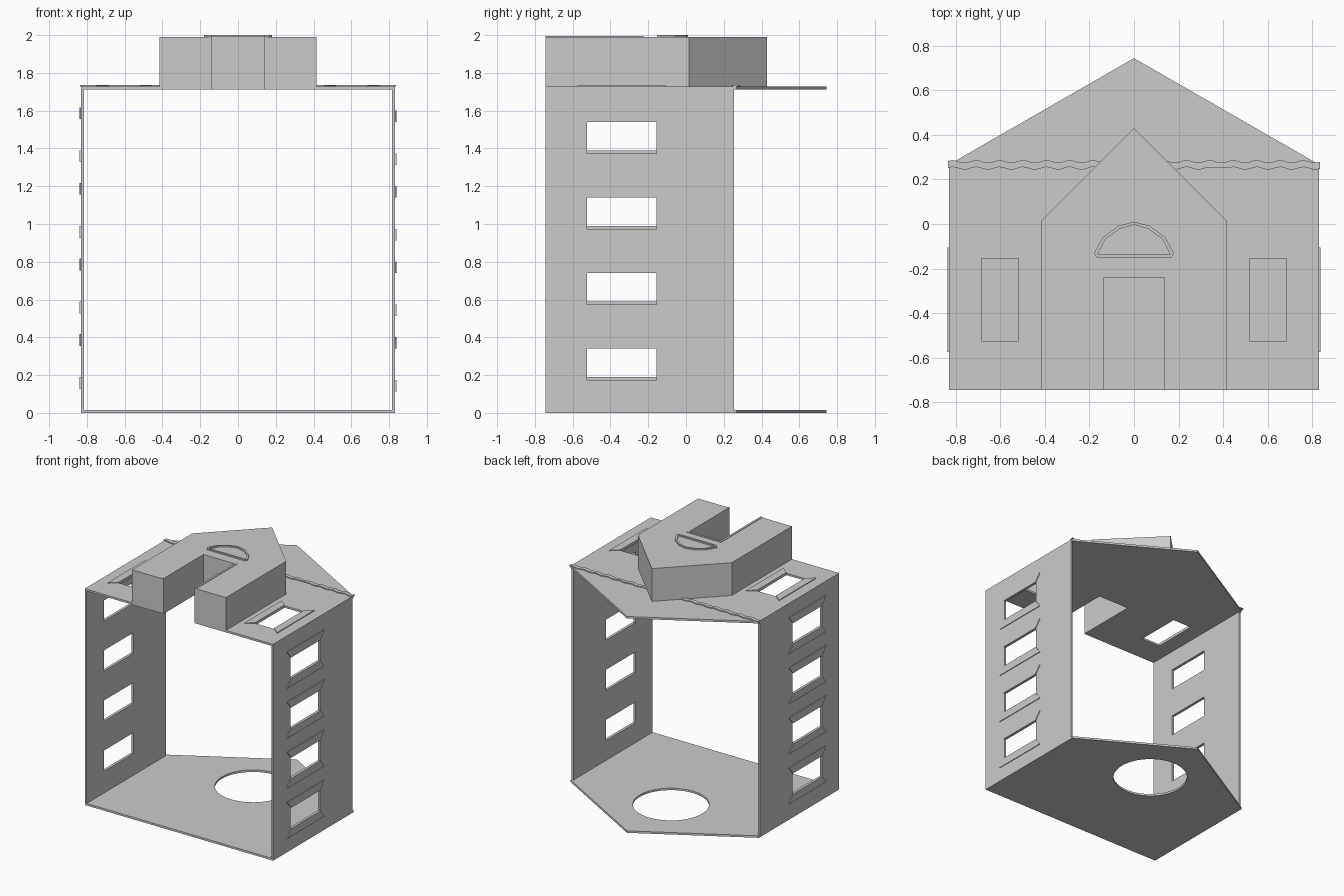
import bpy
import bmesh
import math
from mathutils import Matrix

cube = bpy.data.objects.get("Cube")
if cube:
    bpy.data.objects.remove(cube, do_unlink=True)

GREY = (0.6, 0.6, 0.6, 1.0)
mat = bpy.data.materials.new("plain grey")
mat.use_nodes = True
mat.diffuse_color = GREY
mat.node_tree.nodes["Principled BSDF"].inputs["Base Color"].default_value = GREY

# Panel sizes
HALF_W = 0.832
FRONT, EAVE, APEX = -0.745, 0.255, 0.745
THICK = 0.016
FACE = 1.728          # outer surface of the facade
PORCH_TOP = 1.99
WIN_Y = -0.34
FLAT = Matrix.Identity(4)


def panel(name, loops, low, high, matrix=FLAT):
    """Plate from an outline and optional holes, between two depths."""
    bm = bmesh.new()
    for loop in loops:
        verts = [bm.verts.new((u, v, low)) for u, v in loop]
        for i, vert in enumerate(verts):
            bm.edges.new((vert, verts[i - 1]))
    bmesh.ops.triangle_fill(bm, use_beauty=True, edges=bm.edges[:])
    grown = bmesh.ops.extrude_face_region(bm, geom=bm.faces[:])
    top = [g for g in grown["geom"] if isinstance(g, bmesh.types.BMVert)]
    bmesh.ops.translate(bm, verts=top, vec=(0, 0, high - low))
    bm.transform(matrix)
    bmesh.ops.recalc_face_normals(bm, faces=bm.faces[:])
    mesh = bpy.data.meshes.new(name)
    bm.to_mesh(mesh)
    bm.free()
    mesh.materials.append(mat)
    obj = bpy.data.objects.new(name, mesh)
    bpy.context.collection.objects.link(obj)
    return obj


def window_hole(u):
    return [(u + a * 0.083, WIN_Y + b * 0.185)
            for a, b in ((-1, -1), (1, -1), (1, 1), (-1, 1))]


def window_trims(name, u, surface, matrix=FLAT):
    """Mitred boards on both long sides of a window."""
    for s, end in ((-1, "a"), (1, "b")):
        board = [(u + s * 0.083, WIN_Y - 0.185), (u + s * 0.145, WIN_Y - 0.235),
                 (u + s * 0.145, WIN_Y + 0.235), (u + s * 0.083, WIN_Y + 0.185)]
        panel(f"{name}_trim_{end}", [board], surface, surface + 0.006, matrix)


def mirrored(half):
    """Close an outline by mirroring its +x half."""
    return half + [(-x, y) for x, y in reversed(half) if x > 0]


# Base panel with a round opening
house = mirrored([(HALF_W, FRONT), (HALF_W, EAVE + 0.012), (0, APEX)])
opening = [(0.277 * math.cos(i * math.tau / 48), 0.19 + 0.277 * math.sin(i * math.tau / 48))
           for i in range(48)]
panel("base_panel", [house, opening], 0, THICK)

# Facade with doorway notch and two windows
doorway = [(0.137, -0.24), (0.137, FRONT)]
facade = mirrored(doorway + [(HALF_W, FRONT), (HALF_W, EAVE + 0.012), (0, APEX)])
panel("facade", [facade, window_hole(0.603), window_hole(-0.603)], FACE - THICK, FACE)
for side, x in (("left", 0.603), ("right", -0.603)):
    window_trims(f"facade_{side}_window", x, FACE)

# Wavy eave strip
steps = 96
xs = [-0.836 + 1.672 * i / steps for i in range(steps + 1)]
wave = [(x, 0.006 * math.sin(x * math.tau / 0.105)) for x in xs]
strip = [(x, 0.25 + w) for x, w in wave] + [(x, 0.281 + w) for x, w in reversed(wave)]
panel("eave_strip", [strip], FACE, FACE + 0.007)

# Gabled porch block around the doorway
porch = mirrored(doorway + [(0.415, FRONT), (0.415, 0.015), (0, 0.43)])
panel("porch", [porch], FACE - THICK, PORCH_TOP)

# Door surround
surround = mirrored(doorway + [(0.153, FRONT), (0.153, -0.224)])
panel("door_surround", [surround], PORCH_TOP, PORCH_TOP + 0.004)

# Arched window frame above the door
arch = mirrored([(0.165, -0.153), (0.18, -0.132), (0.14, -0.06), (0.07, -0.008), (0, 0.01)])
glass = mirrored([(0.163, -0.138), (0.128, -0.068), (0.063, -0.021), (0, -0.004)])
panel("arched_window_frame", [arch, glass], PORCH_TOP, 2.0)

# Side walls, each with a column of four windows
for side, s, shift in (("left", 1, 0), ("right", -1, 0.015)):
    upright = Matrix(((0, 0, s, 0), (0, 1, 0, 0), (1, 0, 0, 0), (0, 0, 0, 1)))
    centres = [0.257 + shift + 0.4 * i for i in range(4)]
    wall = [(0, FRONT), (FACE, FRONT), (FACE, EAVE), (0, EAVE)]
    panel(f"{side}_wall", [wall] + [window_hole(c) for c in centres],
          HALF_W - THICK, HALF_W, upright)
    for i, c in enumerate(centres):
        window_trims(f"{side}_window_{i + 1}", c, HALF_W, upright)
